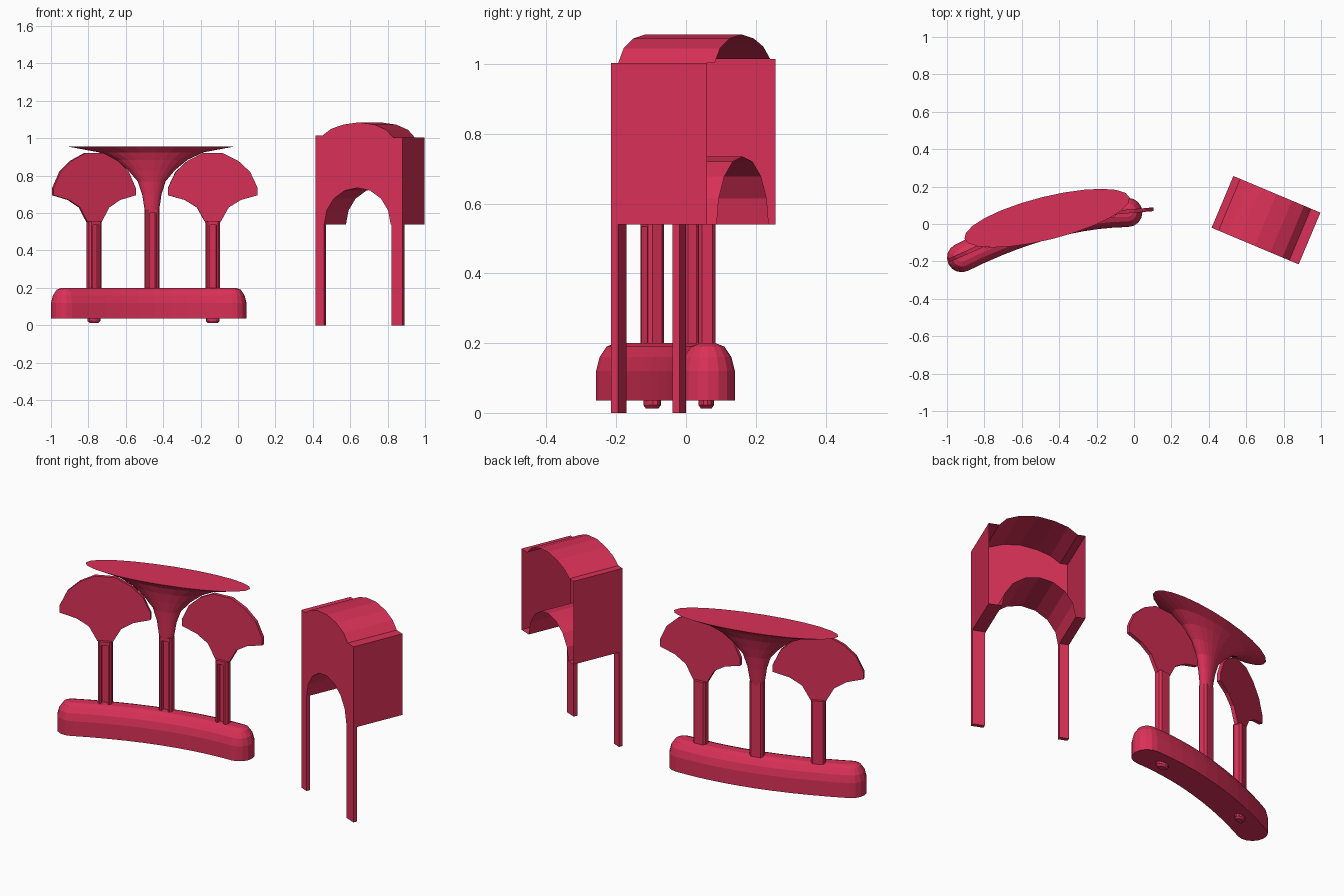
import bpy, bmesh, math
from mathutils import Matrix, Vector

cube = bpy.data.objects.get("Cube")
if cube:
    bpy.data.objects.remove(cube)

# Single crimson colour
red = bpy.data.materials.new("crimson")
red.use_nodes = True
colour = (0.70, 0.03, 0.095, 1)
red.diffuse_color = colour
red.node_tree.nodes["Principled BSDF"].inputs["Base Color"].default_value = colour


def frame(x, y, degrees):
    """Local frame: x along the part, -y to its front."""
    return Matrix.Translation((x, y, 0)) @ Matrix.Rotation(math.radians(degrees), 4, 'Z')


def loft(name, rings, matrix=Matrix(), start=True, end=True):
    """Skin a list of equal closed rings and optionally cap the ends."""
    bm = bmesh.new()
    loops = [[bm.verts.new(matrix @ Vector(p)) for p in ring] for ring in rings]
    n = len(loops[0])
    for a, b in zip(loops, loops[1:]):
        for i in range(n):
            j = (i + 1) % n
            bm.faces.new((a[i], a[j], b[j], b[i]))
    if start:
        bm.faces.new(loops[0][::-1])
    if end:
        bm.faces.new(loops[-1])
    bmesh.ops.recalc_face_normals(bm, faces=bm.faces)
    mesh = bpy.data.meshes.new(name)
    bm.to_mesh(mesh)
    bm.free()
    mesh.materials.append(red)
    obj = bpy.data.objects.new(name, mesh)
    bpy.context.collection.objects.link(obj)
    return obj


def upright(name, outline, y0, y1, matrix, back=True):
    """Extrude an x-z outline from y0 (front) to y1."""
    return loft(name, [[(x, y, z) for x, z in outline] for y in (y0, y1)], matrix, end=back)


def prism(name, plan, z0, z1, matrix):
    """Extrude an x-y plan vertically."""
    return loft(name, [[(x, y, z) for x, y in plan] for z in (z0, z1)], matrix)


def box(name, x0, x1, y0, y1, z0, z1, matrix):
    return prism(name, [(x0, y0), (x1, y0), (x1, y1), (x0, y1)], z0, z1, matrix)


# Booth: vaulted shell with an arched underside, open at the back
booth = frame(0.415, -0.02, -22.8)
WIDTH, DEPTH, FLOOR = 0.505, 0.30, 0.54
vault = [(0.04, 1.015), (0.09, 1.05), (0.16, 1.073), (0.25, 1.085),
         (0.34, 1.073), (0.41, 1.045), (0.45, 1.003)]
arch = [(0.2425 + 0.1925 * math.cos(math.pi * i / 8), FLOOR + 0.195 * math.sin(math.pi * i / 8))
        for i in range(9)]
shell = [(0, FLOOR), (0, 1.015)] + vault + [(WIDTH, 1.003), (WIDTH, FLOOR)] + arch
upright("booth_shell", shell, 0, DEPTH, booth, back=False)
box("booth_leg_right", 0, 0.05, 0, 0.022, 0, FLOOR, booth)
box("booth_leg_left", 0.44, WIDTH, 0, 0.022, 0, FLOOR, booth)

# Bench: curved capsule with a rounded top edge
ctrl = [Vector(p) for p in ((-0.922, -0.18), (-0.45, 0.055), (-0.033, 0.062))]
path = []
for i in range(11):
    t = i / 10
    point = ctrl[0] * (1 - t) ** 2 + ctrl[1] * 2 * t * (1 - t) + ctrl[2] * t * t
    tangent = (ctrl[1] - ctrl[0]) * (1 - t) + (ctrl[2] - ctrl[1]) * t
    path.append((point, math.atan2(tangent.y, tangent.x)))


def capsule(radius, z):
    ring = []

    def add(p, angle):
        ring.append((p.x + radius * math.cos(angle), p.y + radius * math.sin(angle), z))
    for p, a in path:
        add(p, a - math.pi / 2)
    p, a = path[-1]
    for k in range(1, 8):
        add(p, a - math.pi / 2 + math.pi * k / 8)
    for p, a in reversed(path):
        add(p, a + math.pi / 2)
    p, a = path[0]
    for k in range(1, 8):
        add(p, a + math.pi / 2 + math.pi * k / 8)
    return ring


loft("bench", [capsule(r, z) for r, z in
               ((0.078, 0.035), (0.078, 0.12), (0.068, 0.16), (0.048, 0.19), (0.023, 0.2))])


# Columns: grooved posts passing through the bench
def column(side, matrix, top):
    w, d, s, b = 0.037, 0.025, 0.018, 0.01
    plan = [(-w, -d + b), (-w + b, -d), (-s, -d), (-s, 0), (s, 0), (s, -d), (w - b, -d),
            (w, -d + b), (w, d - b), (w - b, d), (b - w, d), (-w, d - b)]
    prism(side + "_column", plan, 0.1, top, matrix)
    box(side + "_groove_cap", -s, s, -d, 0, top - 0.02, top, matrix)


def foot(side, matrix):
    rings = []
    for r, z in ((0.7, 0.012), (1, 0.022), (1, 0.1)):
        rings.append([(0.037 * r * math.cos(math.pi * k / 6),
                       0.022 * r * math.sin(math.pi * k / 6), z) for k in range(12)])
    loft(side + "_foot", rings, matrix)


# Fan panels on the outer columns
half = [(0.04, 0.55), (0.085, 0.63), (0.15, 0.67), (0.24, 0.695), (0.24, 0.735),
        (0.2, 0.82), (0.135, 0.88), (0.055, 0.92)]
fan = half + [(-x, z) for x, z in reversed(half)]
for side, place in (("right", frame(-0.77, -0.097, 24)), ("left", frame(-0.135, 0.058, 5))):
    column(side, place, 0.555)
    foot(side, place)
    upright(side + "_fan", fan, -0.01, 0.01, place)

# Central column flaring into a flat elliptical canopy
centre = frame(-0.46, 0.012, 14)
column("middle", centre, 0.62)
flare = [(0.037, 0.025, 0.6), (0.053, 0.034, 0.7), (0.077, 0.042, 0.77), (0.13, 0.055, 0.83),
         (0.2, 0.07, 0.885), (0.29, 0.087, 0.925), (0.455, 0.115, 0.955)]
rings = []
for i, (a, b, z) in enumerate(flare):
    shift = 0.02 * i / (len(flare) - 1)
    rings.append([(a * math.cos(math.tau * k / 24), shift + b * math.sin(math.tau * k / 24), z)
                  for k in range(24)])
loft("canopy", rings, centre)
